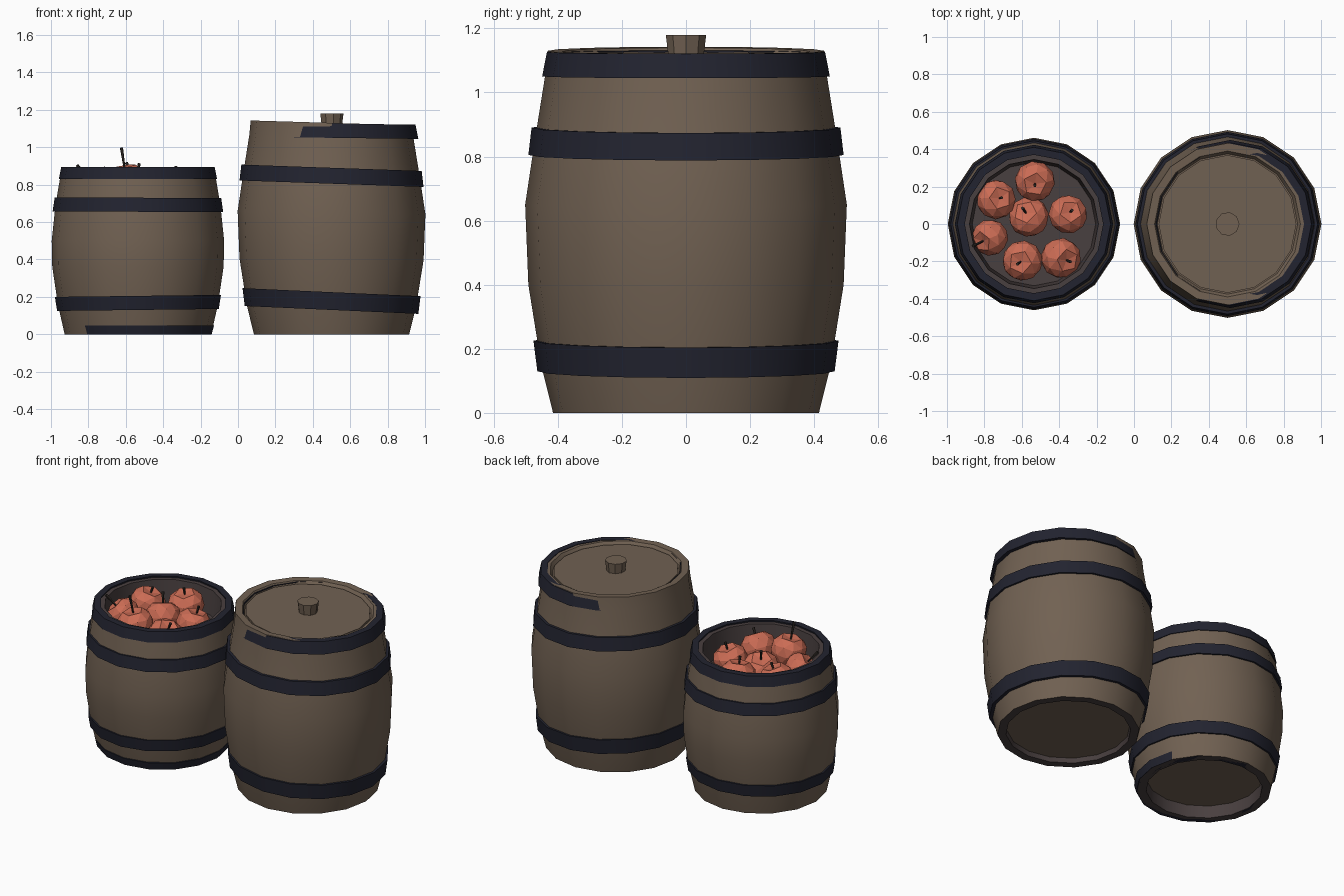
import bpy, bmesh, math, random
from mathutils import Vector, Matrix

if "Cube" in bpy.data.objects:
    bpy.data.objects.remove(bpy.data.objects["Cube"])

random.seed(4)


def mat(name, rgb):
    m = bpy.data.materials.new(name)
    m.diffuse_color = (*rgb, 1)
    m.use_nodes = True
    m.node_tree.nodes["Principled BSDF"].inputs["Base Color"].default_value = m.diffuse_color
    return m


WOOD = mat("brown wood", (0.165, 0.120, 0.085))
DARK = mat("dark inner wood", (0.066, 0.050, 0.050))
IRON = mat("navy iron", (0.016, 0.017, 0.029))
RED = mat("apple red", (0.60, 0.150, 0.090))
STEM = mat("stem brown", (0.03, 0.024, 0.02))


def finish(name, bm, mats, loc=(0, 0, 0), smooth=True):
    bmesh.ops.recalc_face_normals(bm, faces=bm.faces)
    me = bpy.data.meshes.new(name)
    bm.to_mesh(me)
    bm.free()
    for m in mats:
        me.materials.append(m)
    ob = bpy.data.objects.new(name, me)
    ob.location = loc
    bpy.context.collection.objects.link(ob)
    if smooth:
        bpy.ops.object.select_all(action='DESELECT')
        ob.select_set(True)
        bpy.context.view_layer.objects.active = ob
        bpy.ops.object.shade_smooth_by_angle(angle=math.radians(30))
    return ob


def lathe(name, profile, mats, loc, tilt=0, height=1, closed=False, sides=16, seg_mat=None):
    """Revolve (r, z) points; tilt shears z along x, growing up to the given height."""
    bm = bmesh.new()
    rings = []
    for r, z in profile:
        ring = []
        for i in range(sides if r > 0 else 1):
            a = 2 * math.pi * i / sides
            x, y = r * math.cos(a), r * math.sin(a)
            ring.append(bm.verts.new((x, y, z + tilt * x * min(1, max(0, z / height)))))
        rings.append(ring)
    pairs = list(zip(rings, rings[1:]))
    if closed:
        pairs.append((rings[-1], rings[0]))
    for k, (a, b) in enumerate(pairs):
        for i in range(sides):
            j = (i + 1) % sides
            quad = [a[i % len(a)], a[j % len(a)], b[j % len(b)], b[i % len(b)]]
            f = bm.faces.new(list(dict.fromkeys(quad)))
            f.material_index = seg_mat[k] if seg_mat else 0
    return finish(name, bm, mats, loc)


def hoop(name, loc, r0, z0, r1, z1, tilt, t=0.04):
    ring = [(r0 - t, z0), (r0, z0), (r1, z1), (r1 - t, z1)]
    lathe(name, ring, [IRON], loc, tilt, 0.05, closed=True)


# Tall closed barrel: recessed base, bulging staves, rim, sunken lid
big = (0.5, 0, 0)
lathe("tall_barrel",
      [(0, 0.03), (0.36, 0.03), (0.365, 0), (0.415, 0), (0.452, 0.15), (0.492, 0.40), (0.502, 0.65),
       (0.472, 0.85), (0.44, 1.05), (0.432, 1.13), (0.39, 1.128), (0.375, 1.105), (0, 1.105)],
      [WOOD, DARK], big, -0.03, 1.13, seg_mat=[0, 1, 1] + [0] * 9)
lathe("tall_barrel_lid", [(0, 1.10), (0.368, 1.10), (0.368, 1.115), (0, 1.115)],
      [WOOD], big, -0.03, 1.13)
lathe("lid_knob", [(0, 1.09), (0.053, 1.09), (0.064, 1.18), (0, 1.18)], [WOOD], big, sides=9)
hoop("tall_hoop_low", big, 0.464, 0.13, 0.476, 0.225, -0.045)
hoop("tall_hoop_mid", big, 0.492, 0.805, 0.482, 0.89, -0.035)
hoop("tall_hoop_top", (0.515, 0, 0), 0.449, 1.05, 0.434, 1.126, -0.012)

# Short open barrel: deep base recess, staves, dark rim, inner wall and floor
small = (-0.535, 0, 0)
lathe("short_barrel",
      [(0, 0.08), (0.34, 0.08), (0.34, 0), (0.392, 0), (0.428, 0.16), (0.458, 0.36), (0.461, 0.50),
       (0.441, 0.69), (0.408, 0.885), (0.345, 0.885), (0.33, 0.73), (0, 0.73)],
      [WOOD, DARK], small, seg_mat=[0, 1, 1] + [0] * 5 + [1] * 3)
hoop("short_hoop_base", (-0.53, -0.008, 0), 0.389, 0.0, 0.402, 0.048, 0)
hoop("short_hoop_low", small, 0.432, 0.13, 0.444, 0.205, 0.012)
hoop("short_hoop_mid", small, 0.456, 0.655, 0.445, 0.73, -0.005)
hoop("short_hoop_top", small, 0.423, 0.83, 0.41, 0.895, 0)


# Apples: squashed low-poly balls with a dimple on top
def apple(name, x, y, z, r, lean, length):
    rot = Vector((0, 0, 1)).rotation_difference(Vector(lean).normalized()).to_matrix().to_4x4()
    spin = Matrix.Rotation(random.uniform(0, 6), 4, 'Z')
    bm = bmesh.new()
    bmesh.ops.create_icosphere(bm, subdivisions=2, radius=r)
    for v in bm.verts:
        d = math.hypot(v.co.x, v.co.y) / r
        v.co.z = v.co.z * 0.97 - (0.25 * r if d < 0.1 and v.co.z > 0 else 0)
        s = 1 + 0.12 * v.co.z / r
        v.co.x *= s
        v.co.y *= s
    bmesh.ops.transform(bm, matrix=rot @ spin, verts=bm.verts)
    finish(name, bm, [RED], (x, y, z), smooth=False)
    # Thin stem leaning out of the dimple
    bm = bmesh.new()
    bmesh.ops.create_cone(bm, cap_ends=True, segments=5, radius1=0.005, radius2=0.009, depth=length)
    up = Matrix.Translation((0, 0, 0.7 * r + length / 2))
    bmesh.ops.transform(bm, matrix=rot @ up, verts=bm.verts)
    finish(name + "_stem", bm, [STEM], (x, y, z), smooth=False)


apples = [(-0.53, 0.23, 0.79, 0.108, (0.0, -0.2, 1), 0.05),
          (-0.74, 0.13, 0.785, 0.106, (0.3, 0.1, 1), 0.04),
          (-0.56, 0.035, 0.775, 0.108, (-0.25, 0.35, 1), 0.08),
          (-0.355, 0.05, 0.78, 0.104, (0.2, 0.2, 1), 0.05),
          (-0.765, -0.07, 0.785, 0.098, (-0.8, -0.4, 1), 0.09),
          (-0.595, -0.195, 0.81, 0.108, (-0.15, -0.1, 1), 0.115),
          (-0.395, -0.18, 0.78, 0.108, (0.5, -0.2, 1), 0.05)]
for n, a in enumerate(apples, 1):
    apple(f"apple_{n}", *a)
